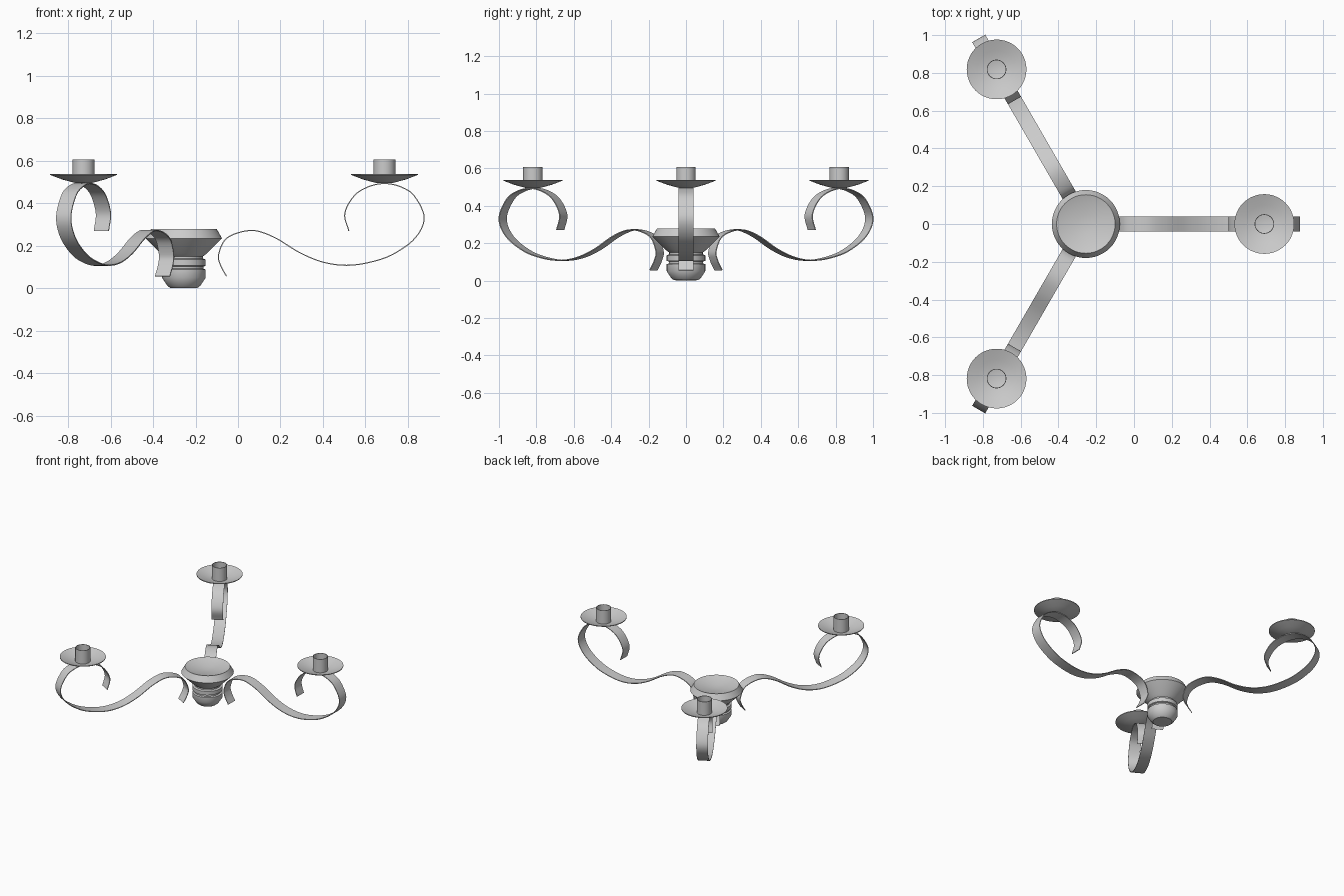
import bpy, bmesh, math
from mathutils import Vector, Matrix

if "Cube" in bpy.data.objects:
    bpy.data.objects.remove(bpy.data.objects["Cube"])

HUB_X = -0.255      # hub axis
CUP_R = 0.945       # distance from hub axis to candle cups


def finish(name, bm, angle=35):
    bmesh.ops.remove_doubles(bm, verts=bm.verts, dist=1e-5)
    bmesh.ops.recalc_face_normals(bm, faces=bm.faces)
    me = bpy.data.meshes.new(name)
    bm.to_mesh(me)
    bm.free()
    ob = bpy.data.objects.new(name, me)
    bpy.context.collection.objects.link(ob)
    bpy.ops.object.select_all(action='DESELECT')
    ob.select_set(True)
    bpy.context.view_layer.objects.active = ob
    bpy.ops.object.shade_smooth_by_angle(angle=math.radians(angle))
    return ob


def lathe(name, profile, loc, steps=48):
    bm = bmesh.new()
    vs = [bm.verts.new((r, 0, z)) for r, z in profile]
    es = [bm.edges.new(p) for p in zip(vs, vs[1:])]
    bmesh.ops.spin(bm, geom=vs + es, cent=(0, 0, 0), axis=(0, 0, 1),
                   angle=2 * math.pi, steps=steps)
    ob = finish(name, bm)
    ob.location = loc
    return ob


def smooth_path(pts, n=6):
    # Catmull-Rom through the points
    p = [Vector(q) for q in pts]
    p = [2 * p[0] - p[1]] + p + [2 * p[-1] - p[-2]]
    out = []
    for a, b, c, d in zip(p, p[1:], p[2:], p[3:]):
        for i in range(n):
            t = i / n
            out.append(0.5 * (2 * b + (c - a) * t + (2 * a - 5 * b + 4 * c - d) * t**2
                              + (3 * b - a - 3 * c + d) * t**3))
    return out + [p[-2]]


def ribbon(name, pts, width, thick):
    path = smooth_path(pts)
    bm = bmesh.new()
    rings = []
    for i, q in enumerate(path):
        t = (path[min(i + 1, len(path) - 1)] - path[max(i - 1, 0)]).normalized()
        nrm = Vector((-t.y, t.x)) * thick / 2
        rings.append([bm.verts.new((q.x + s * nrm.x, y, q.y + s * nrm.y))
                      for s, y in ((1, -width / 2), (1, width / 2),
                                   (-1, width / 2), (-1, -width / 2))])
    for a, b in zip(rings, rings[1:]):
        for k in range(4):
            bm.faces.new((a[k], a[(k + 1) % 4], b[(k + 1) % 4], b[k]))
    bm.faces.new(rings[0])
    bm.faces.new(rings[-1])
    return finish(name, bm)


# Turned central hub with dished top
lathe("hub", [(0, 0), (0.065, 0.002), (0.078, 0.012), (0.103, 0.05), (0.103, 0.088),
              (0.092, 0.092), (0.092, 0.102), (0.103, 0.106), (0.103, 0.135),
              (0.09, 0.14), (0.09, 0.15), (0.11, 0.165), (0.18, 0.235),
              (0.155, 0.278), (0.115, 0.265), (0.05, 0.255), (0, 0.25)], (HUB_X, 0, 0))

# Scroll arm path in (distance along x, z)
ARM = [(-0.054, 0.056), (-0.083, 0.11), (-0.091, 0.16), (-0.05, 0.238), (0.063, 0.272),
       (0.17, 0.24), (0.29, 0.168), (0.40, 0.123), (0.51, 0.108), (0.62, 0.122),
       (0.73, 0.16), (0.835, 0.237), (0.877, 0.333), (0.83, 0.435), (0.765, 0.478),
       (0.69, 0.493), (0.615, 0.478), (0.548, 0.436), (0.503, 0.352), (0.522, 0.27)]
arm_pts = [(x - HUB_X, z) for x, z in ARM]

# Shallow drip dish and open candle socket
DISH = [(0, 0.493), (0.04, 0.496), (0.10, 0.512), (0.158, 0.534), (0.158, 0.539),
        (0.10, 0.518), (0.04, 0.502), (0, 0.499)]
CUP = [(0.052, 0.501), (0.052, 0.607), (0.048, 0.607), (0.048, 0.501)]

for i in range(3):
    a = i * 2 * math.pi / 3
    arm = ribbon(f"arm_{i + 1}", arm_pts, 0.08, 0.005)
    arm.location = (HUB_X, 0, 0)
    arm.rotation_euler.z = a
    pos = (HUB_X + CUP_R * math.cos(a), CUP_R * math.sin(a), 0)
    lathe(f"drip_dish_{i + 1}", DISH, pos)
    lathe(f"candle_cup_{i + 1}", CUP, pos, 32)
